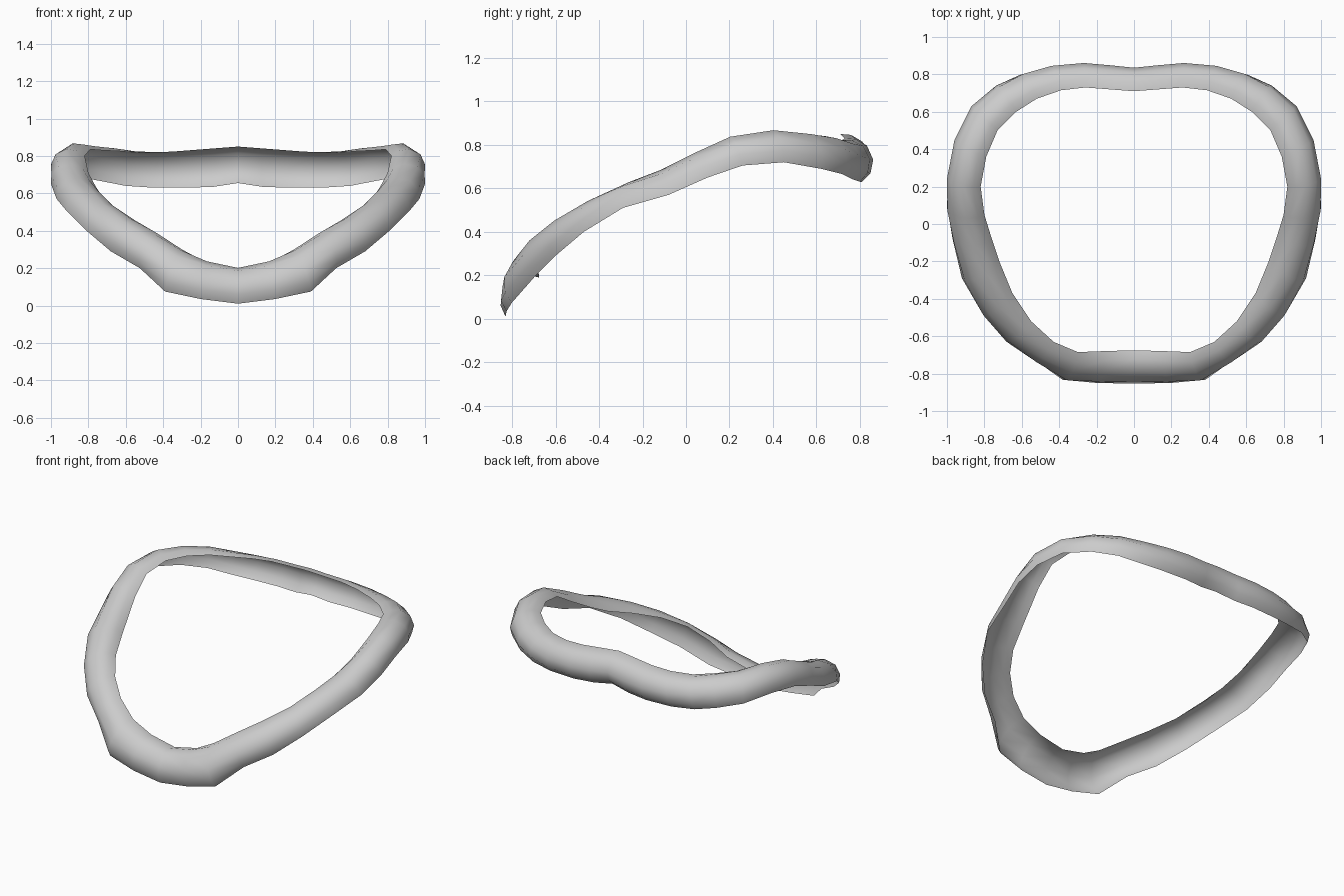
import bpy, bmesh
from mathutils import Vector

if "Cube" in bpy.data.objects:
    bpy.data.objects.remove(bpy.data.objects["Cube"])

# Stations from front centre to back centre: (inner upper edge, outer lower edge)
STATIONS = [
    ((0, -.675, .19), (0, -.83, .01)),
    ((.17, -.68, .23), (.20, -.825, .035)),
    ((.30, -.685, .30), (.39, -.80, .075)),
    ((.43, -.63, .385), (.525, -.69, .20)),
    ((.55, -.52, .455), (.68, -.60, .29)),
    ((.65, -.37, .515), (.81, -.47, .40)),
    ((.72, -.20, .575), (.92, -.29, .51)),
    ((.76, -.08, .635), (.97, -.08, .57)),
    ((.80, .05, .71), (1.0, .10, .65)),
    ((.82, .20, .80), (.99, .26, .705)),
    ((.79, .36, .835), (.95, .45, .72)),
    ((.73, .50, .83), (.86, .62, .69)),
    ((.63, .60, .825), (.73, .72, .665)),
    ((.52, .67, .815), (.60, .77, .64)),
    ((.39, .715, .82), (.45, .80, .63)),
    ((.26, .73, .83), (.27, .81, .63)),
    ((.13, .72, .84), (.13, .795, .635)),
    ((0, .71, .85), (0, .78, .655)),
]
# Arched cross-section: (fraction from inner to outer edge, bulge height)
ARCH = [(0, 0), (.1, .045), (.32, .082), (.65, .085), (.9, .05), (1, 0)]

pairs = [(Vector(a), Vector(b)) for a, b in STATIONS]
mids = [(a + b) / 2 for a, b in pairs]
bm = bmesh.new()
rows = []
for i, (a, b) in enumerate(pairs):
    along = mids[min(i + 1, len(mids) - 1)] - mids[max(i - 1, 0)]
    if i in (0, len(mids) - 1):
        along = Vector((1 if i == 0 else -1, 0, 0))
    out = (b - a).cross(along).normalized()
    if out.z < 0:
        out = -out
    rows.append([bm.verts.new(a.lerp(b, t) + out * h) for t, h in ARCH])
for r, s in zip(rows, rows[1:]):
    for j in range(len(ARCH) - 1):
        bm.faces.new((r[j], r[j + 1], s[j + 1], s[j]))

# Mirror to the other half and weld the centre seams
geom = bm.verts[:] + bm.edges[:] + bm.faces[:]
bmesh.ops.mirror(bm, geom=geom, axis='X', merge_dist=.0005)
bmesh.ops.remove_doubles(bm, verts=bm.verts[:], dist=.0005)
bmesh.ops.recalc_face_normals(bm, faces=bm.faces[:])
if sum(f.normal.z * f.calc_area() for f in bm.faces) < 0:
    bmesh.ops.reverse_faces(bm, faces=bm.faces[:])
for f in bm.faces:
    f.smooth = True

mesh = bpy.data.meshes.new("curved_band")
bm.to_mesh(mesh)
bm.free()
band = bpy.data.objects.new("curved_band", mesh)
bpy.context.collection.objects.link(band)

# Plain grey finish
mat = bpy.data.materials.new("light_grey")
mat.diffuse_color = (.6, .6, .6, 1)
mat.use_nodes = True
mat.node_tree.nodes["Principled BSDF"].inputs["Base Color"].default_value = mat.diffuse_color
mesh.materials.append(mat)
